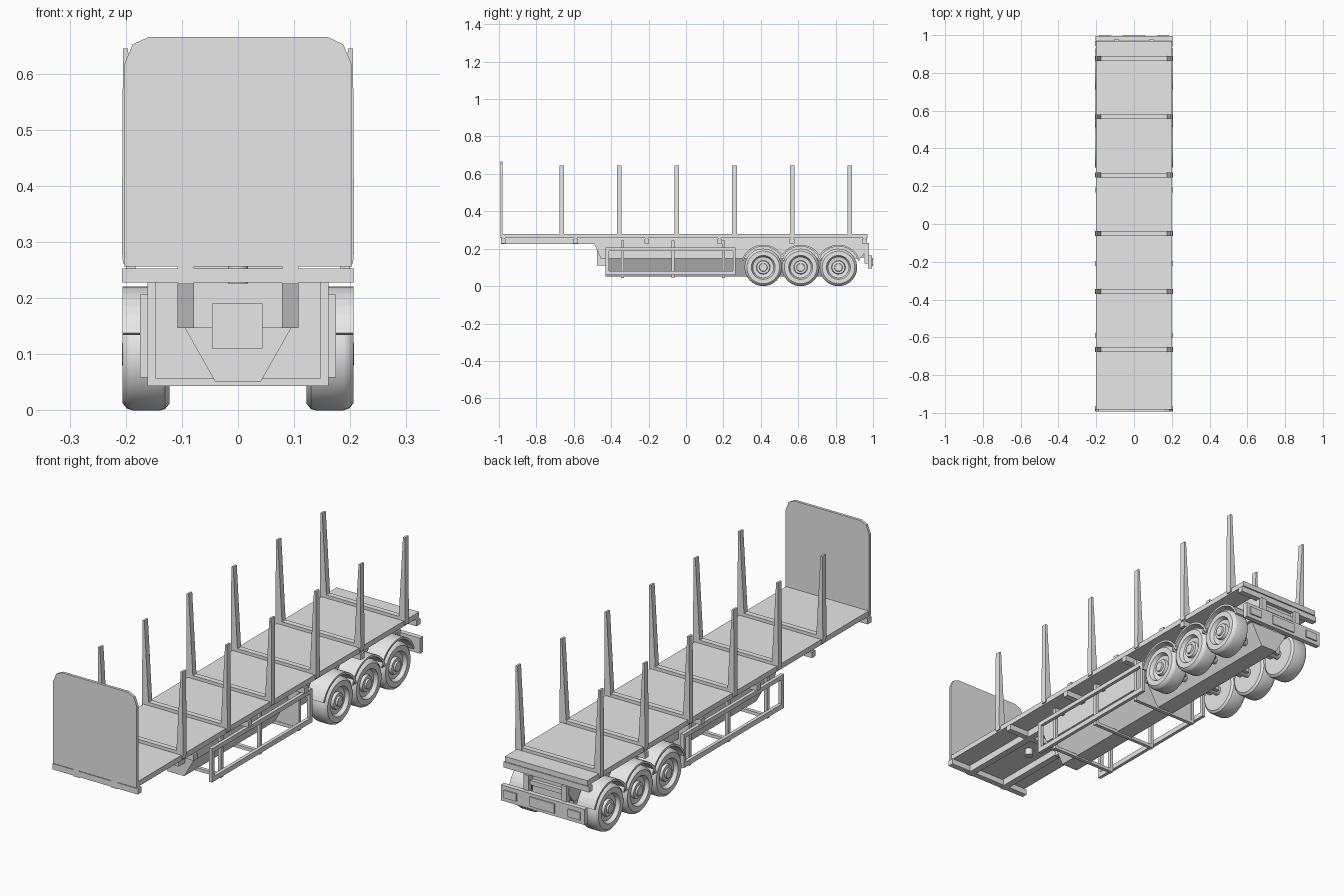
import bpy, bmesh, math

if "Cube" in bpy.data.objects:
    bpy.data.objects.remove(bpy.data.objects["Cube"])

grey = bpy.data.materials.new("plain grey")
grey.diffuse_color = (0.8, 0.8, 0.8, 1)
grey.use_nodes = True
grey.node_tree.nodes["Principled BSDF"].inputs["Base Color"].default_value = grey.diffuse_color


def finish(name, bm, smooth=False):
    bmesh.ops.remove_doubles(bm, verts=bm.verts, dist=1e-5)
    bmesh.ops.recalc_face_normals(bm, faces=bm.faces)
    me = bpy.data.meshes.new(name)
    bm.to_mesh(me)
    bm.free()
    me.materials.append(grey)
    ob = bpy.data.objects.new(name, me)
    bpy.context.collection.objects.link(ob)
    if smooth:
        bpy.ops.object.select_all(action='DESELECT')
        ob.select_set(True)
        bpy.context.view_layer.objects.active = ob
        bpy.ops.object.shade_smooth_by_angle(angle=math.radians(35))
    return ob


def prism(name, pts, axis, a, b):
    """Extrude a closed 2D profile along an axis from a to b."""
    def place(p, t):
        co = list(p)
        co.insert("xyz".index(axis), t)
        return co
    bm = bmesh.new()
    lo = [bm.verts.new(place(p, a)) for p in pts]
    hi = [bm.verts.new(place(p, b)) for p in pts]
    n = len(pts)
    bm.faces.new(lo)
    bm.faces.new(hi[::-1])
    for i in range(n):
        j = (i + 1) % n
        bm.faces.new((lo[i], lo[j], hi[j], hi[i]))
    return finish(name, bm)


def box(name, x0, x1, y0, y1, z0, z1):
    return prism(name, [(x0, y0), (x1, y0), (x1, y1), (x0, y1)], "z", z0, z1)


def pair(name, x0, x1, y0, y1, z0, z1):
    for s in (-1, 1):
        box(name, s * x0, s * x1, y0, y1, z0, z1)


def lathe_x(name, profile, y, z, s, n=40):
    """Revolve (x, radius) points around a line parallel to x."""
    bm = bmesh.new()
    rings = []
    for x, r in profile:
        if r == 0:
            rings.append([bm.verts.new((s * x, y, z))] * n)
        else:
            rings.append([bm.verts.new((s * x, y + r * math.cos(k * math.tau / n),
                                        z + r * math.sin(k * math.tau / n))) for k in range(n)])
    for p, q in zip(rings, rings[1:]):
        for i in range(n):
            j = (i + 1) % n
            vs = list(dict.fromkeys((p[i], p[j], q[j], q[i])))
            if len(vs) > 2:
                bm.faces.new(vs)
    return finish(name, bm, True)


# Deck and headboard
box("deck", -0.2, 0.2, -0.985, 0.97, 0.256, 0.279)
board = [(0.203, 0.256), (0.203, 0.615), (0.188, 0.652), (0.16, 0.665)]
prism("headboard", board + [(-x, z) for x, z in board[::-1]], "y", -0.992, -0.98)

# Main frame rails with raised front neck
rail = [(-0.99, 0.258), (-0.99, 0.225), (-0.49, 0.225), (-0.455, 0.147),
        (0.93, 0.147), (0.965, 0.19), (0.965, 0.258)]
for s in (-1, 1):
    prism("frame_rail", rail, "x", s * 0.078, s * 0.108)

# Tapered central belly and front coupling box
prism("belly", [(-0.095, 0.147), (-0.04, 0.05), (0.04, 0.05), (0.095, 0.147)], "y", -0.43, 0.9)
box("coupling_box", -0.046, 0.044, -0.475, -0.43, 0.11, 0.19)
box("frame_front_plate", -0.08, 0.08, -0.45, -0.435, 0.147, 0.256)
bm = bmesh.new()
bmesh.ops.create_cone(bm, cap_ends=True, segments=20, radius1=0.018, radius2=0.018, depth=0.034)
bmesh.ops.translate(bm, verts=bm.verts, vec=(0, -0.7, 0.243))
finish("coupling_pin", bm, True)

# Cross beams with locking pins under the deck
for y in (-0.977, -0.59, -0.21, 0.18, 0.567, 0.955):
    box("cross_beam", -0.207, 0.207, y - 0.013, y + 0.013, 0.228, 0.253)
    pair("locking_pin", 0.183, 0.2, y - 0.008, y + 0.008, 0.25, 0.258)

# Stakes on deck bolsters
for y in (-0.665, -0.357, -0.05, 0.259, 0.568, 0.876):
    box("stake_bolster", -0.203, 0.203, y - 0.012, y + 0.012, 0.278, 0.293)
    for s in (-1, 1):
        prism("stake", [(s * 0.205, 0.262), (s * 0.207, 0.285), (s * 0.205, 0.645),
                        (s * 0.196, 0.645), (s * 0.175, 0.285), (s * 0.175, 0.262)],
              "y", y - 0.0125, y + 0.0125)

# Side guards
pair("guard_top_rail", 0.16, 0.175, -0.43, 0.265, 0.187, 0.206)
pair("guard_bottom_rail", 0.16, 0.175, -0.43, 0.265, 0.058, 0.08)
pair("guard_front_post", 0.16, 0.175, -0.43, -0.413, 0.058, 0.206)
pair("guard_rear_post", 0.16, 0.175, 0.25, 0.265, 0.058, 0.206)
for y in (-0.34, -0.07, 0.2):
    pair("guard_support", 0.146, 0.161, y - 0.008, y + 0.008, 0.043, 0.243)
    box("guard_cross_bar", -0.16, 0.16, y - 0.008, y + 0.008, 0.043, 0.057)
    pair("guard_top_arm", 0.1, 0.16, y - 0.008, y + 0.008, 0.228, 0.243)
# Splash panel ahead of the wheels
box("splash_panel", -0.16, 0.16, 0.194, 0.206, 0.043, 0.231)

# Wheels, axles and arched fenders
tyre = [(0.122, 0), (0.122, 0.088), (0.13, 0.098), (0.138, 0.1), (0.188, 0.1), (0.198, 0.097),
        (0.206, 0.087), (0.206, 0.064), (0.198, 0.06), (0.19, 0.056), (0.187, 0.037),
        (0.199, 0.034), (0.2, 0.022), (0.207, 0.02), (0.207, 0)]
arc = [math.radians(a) for a in range(18, 163, 9)]
for y in (0.413, 0.613, 0.815):
    lathe_x("axle", [(-0.13, 0), (-0.13, 0.02), (0.13, 0.02), (0.13, 0)], y, 0.1, 1, 16)
    for s in (-1, 1):
        lathe_x("wheel", tyre, y, 0.1, s)
        outer = [(y + 0.121 * math.cos(a), 0.1 + 0.121 * math.sin(a)) for a in arc]
        inner = [(y + 0.112 * math.cos(a), 0.1 + 0.112 * math.sin(a)) for a in arc[::-1]]
        prism("fender", outer + inner, "x", s * 0.12, s * 0.206)
    pair("suspension_bracket", 0.08, 0.105, y - 0.03, y + 0.03, 0.085, 0.15)

# Rear bumper with lamps and plate
box("rear_bumper", -0.203, 0.203, 0.972, 0.994, 0.095, 0.163)
pair("rear_lamp", 0.125, 0.185, 0.993, 1.0, 0.112, 0.146)
box("rear_plate", -0.06, 0.06, 0.993, 0.999, 0.108, 0.15)
pair("bumper_bracket", 0.08, 0.105, 0.955, 0.978, 0.12, 0.23)
box("rear_frame_panel", -0.08, 0.08, 0.935, 0.95, 0.15, 0.256)
box("rear_step", -0.08, 0.08, 0.95, 0.966, 0.185, 0.205)
